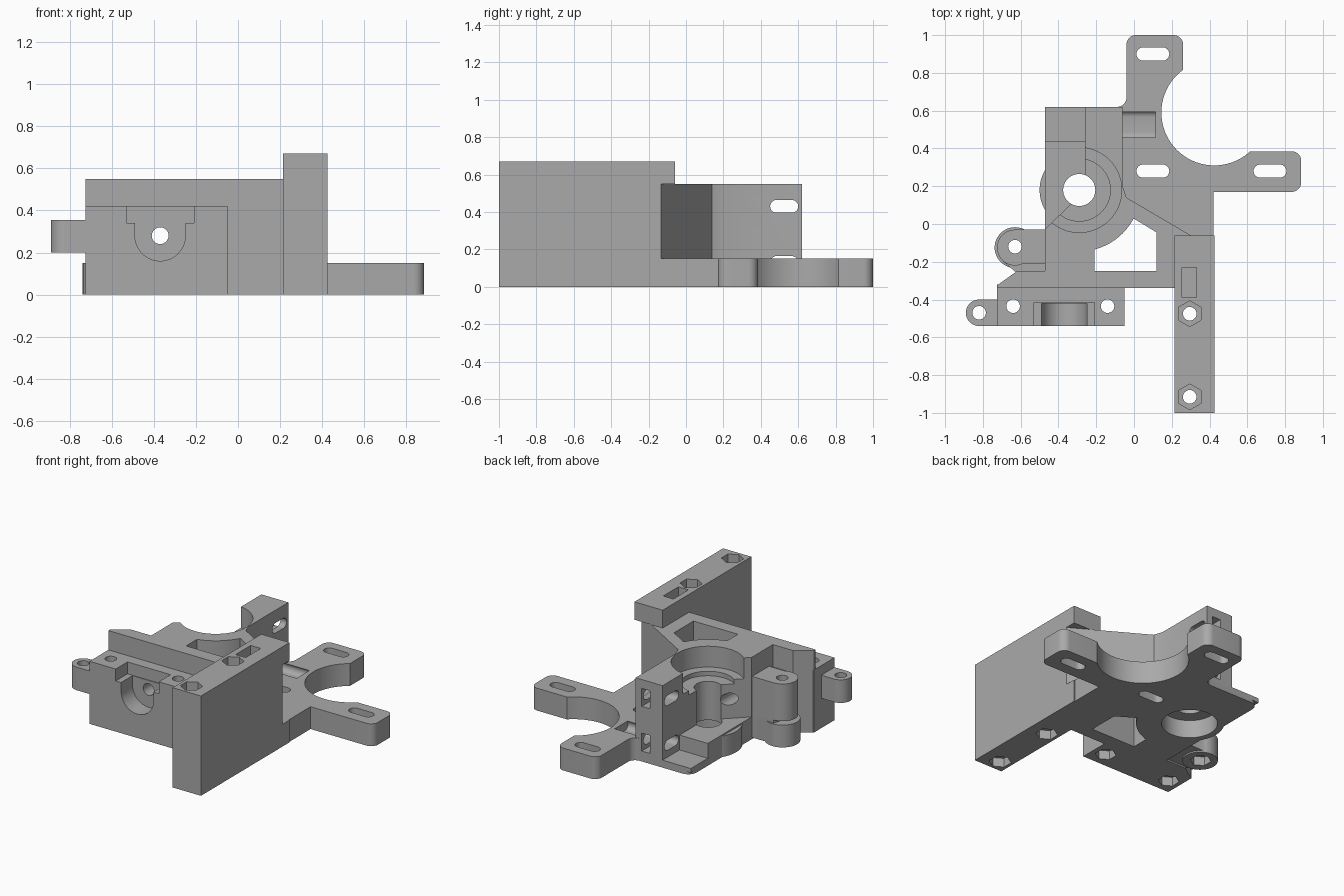
import bpy, bmesh, math
from mathutils import Vector, Matrix

cube = bpy.data.objects.get("Cube")
if cube:
    bpy.data.objects.remove(cube, do_unlink=True)

grey = bpy.data.materials.new("printed grey")
grey.use_nodes = True
colour = (0.4, 0.4, 0.4, 1)
grey.diffuse_color = colour
grey.node_tree.nodes["Principled BSDF"].inputs["Base Color"].default_value = colour

UPRIGHT = Matrix.Identity(4)
ALONG_X = Matrix(((0, 0, 1, 0), (1, 0, 0, 0), (0, 1, 0, 0), (0, 0, 0, 1)))  # profile (y, z)
ALONG_Y = Matrix(((1, 0, 0, 0), (0, 0, 1, 0), (0, 1, 0, 0), (0, 0, 0, 1)))  # profile (x, z)


def prism(name, outline, low, high, axis=UPRIGHT):
    """Extrude a 2D outline from low to high along an axis."""
    bm = bmesh.new()
    face = bm.faces.new([bm.verts.new((p[0], p[1], low)) for p in outline])
    ext = bmesh.ops.extrude_face_region(bm, geom=[face])
    top = [v for v in ext["geom"] if isinstance(v, bmesh.types.BMVert)]
    bmesh.ops.translate(bm, verts=top, vec=(0, 0, high - low))
    bm.transform(axis)
    bmesh.ops.recalc_face_normals(bm, faces=bm.faces)
    mesh = bpy.data.meshes.new(name)
    bm.to_mesh(mesh)
    bm.free()
    mesh.materials.append(grey)
    obj = bpy.data.objects.new(name, mesh)
    bpy.context.collection.objects.link(obj)
    return obj


def ring(x, y, r, sides=48, turn=0.0):
    return [(x + r * math.cos(turn + math.tau * i / sides),
             y + r * math.sin(turn + math.tau * i / sides)) for i in range(sides)]


def rect(x0, x1, y0, y1):
    return [(x0, y0), (x1, y0), (x1, y1), (x0, y1)]


def slot(x, y, half, r):
    """Stadium outline lying along the first axis."""
    arc = [math.pi * (i / 12 - 0.5) for i in range(13)]
    right = [(x + half - r + r * math.cos(a), y + r * math.sin(a)) for a in arc]
    return right + [(2 * x - px, 2 * y - py) for px, py in right]


def rounded(points):
    """Round the corners that carry a third value, the radius."""
    out = []
    for i, p in enumerate(points):
        c = Vector(p[:2])
        if len(p) < 3:
            out.append(c)
            continue
        a = (Vector(points[i - 1][:2]) - c).normalized() * p[2]
        b = (Vector(points[(i + 1) % len(points)][:2]) - c).normalized() * p[2]
        for k in range(9):
            t = math.pi / 2 * k / 8
            out.append(c + a * (1 - math.sin(t)) + b * (1 - math.cos(t)))
    return out


def combine(target, tool, operation):
    mod = target.modifiers.new(operation, "BOOLEAN")
    mod.operation = operation
    mod.solver = "EXACT"
    mod.object = tool
    bpy.context.view_layer.objects.active = target
    bpy.ops.object.modifier_apply(modifier=mod.name)
    bpy.data.objects.remove(tool, do_unlink=True)


def add(target, *args):
    combine(target, prism("part", *args), "UNION")


def cut(target, *args):
    combine(target, prism("cutter", *args), "DIFFERENCE")


PX, PY = -0.29, 0.18      # drive shaft
FX, FZ = -0.37, 0.28      # filament path
TOP, BASE = 0.55, 0.15

# Motor plate with its two arms
body = prism("extruder_body", rounded([
    (-0.47, -0.25), (0.42, -0.25), (0.42, 0.17), (0.885, 0.17, 0.05),
    (0.885, 0.385, 0.05), (0.26, 0.385), (0.26, 1, 0.05), (-0.04, 1, 0.05),
    (-0.04, 0.62, 0.05), (-0.47, 0.62, 0.06)]), 0, BASE)
cut(body, ring(0.425, 0.59, 0.28, 72), -0.1, 0.3)
for x, y in ((0.1, 0.9), (0.1, 0.28), (0.72, 0.28)):
    cut(body, slot(x, y, 0.087, 0.035), -0.1, 0.3)

# Drive block, with a slanted side running to the wall
add(body, [(-0.47, -0.3), (0.3, -0.3), (0.3, -0.06), (-0.04, 0.14),
           (-0.06, 0.2), (-0.06, 0.62), (-0.47, 0.62)], 0.02, TOP)

# Front wall with a wedge end
add(body, [(-0.725, -0.34), (0.25, -0.34), (0.25, -0.25),
           (-0.62, -0.25), (-0.725, -0.325)], 0, TOP)

# Hinge lobe on the side, wider at its foot
add(body, rect(-0.63, -0.4, -0.21, -0.03), 0.17, 0.42)
add(body, ring(-0.63, -0.125, 0.095), 0.17, 0.42)
add(body, [(-0.69, -0.2), (-0.62, -0.26), (-0.4, -0.26), (-0.4, -0.03),
           (-0.63, -0.03)], 0.01, 0.4)
add(body, ring(-0.63, -0.125, 0.108), 0, BASE)

# Clamp block and its lug
add(body, rect(-0.725, -0.05, -0.54, -0.32), 0, 0.42)
add(body, ring(-0.82, -0.47, 0.07), 0.2, 0.355)
add(body, rect(-0.82, -0.7, -0.54, -0.4), 0.2, 0.355)

# Upright mounting wall
add(body, rect(0.215, 0.425, -1, -0.06), 0, 0.67)
cut(body, [(-0.04, 0.14), (0.44, -0.1424), (0.6, 0.14)], BASE, TOP)

# Bearing boss under the shaft
add(body, ring(PX, PY, 0.21), 0, BASE - 0.01)

# Idler opening beside the shaft
cut(body, [(-0.26, 0.7), (-0.26, 0.18), (-0.34, 0.1), (-0.475, -0.03),
           (-0.7, -0.029), (-0.7, 0.7)], BASE, 0.7)
cut(body, rect(-0.7, -0.26, 0.44, 0.7), 0.05, 0.3)

# Shaft bore with bearing seats
cut(body, ring(PX, PY, 0.085), -0.1, 0.8)
cut(body, ring(PX, PY, 0.225, 64), 0.41, 0.8)
cut(body, ring(PX, PY, 0.165), 0.38, 0.8)
cut(body, ring(PX, PY, 0.17), -0.1, 0.12)

# Open pocket between the drive block and the wall
pocket = prism("pocket", [(0.005, 0.025), (-0.21, 0.1), (-0.21, -0.25),
                          (0.12, -0.25), (0.12, -0.045)], -0.1, 0.8)
cut(pocket, ring(PX, PY, 0.325, 72), -0.2, 0.9)
combine(body, pocket, "DIFFERENCE")

# Filament path and U-shaped clamp channel
cut(body, ring(FX, FZ, 0.04, 32), -0.7, PY, ALONG_Y)
cut(body, ring(FX, FZ, 0.09), -0.5, -0.29, ALONG_Y)
for r, y0, y1 in ((0.12, -0.7, -0.42), (0.16, -0.421, -0.34)):
    cut(body, ring(FX, FZ, r), y0, y1, ALONG_Y)
    cut(body, rect(FX - r, FX + r, FZ, 0.5), y0, y1, ALONG_Y)
cut(body, rect(FX - 0.16, FX + 0.16, 0.34, 0.5), -0.7, -0.415, ALONG_Y)

# Upright bolt holes, with hexagon recesses
for x, y in ((-0.64, -0.435), (-0.14, -0.435)):
    cut(body, ring(x, y, 0.036, 24), -0.1, 0.5)
    cut(body, ring(x, y, 0.065, 6, math.pi / 6), -0.1, 0.06)
for x, y in ((-0.63, -0.12), (-0.82, -0.47)):
    cut(body, ring(x, y, 0.036, 24), -0.1, 0.6)
cut(body, ring(-0.63, -0.12, 0.065, 6, math.pi / 6), -0.1, 0.06)
for y in (-0.475, -0.915):
    cut(body, ring(0.295, y, 0.036, 24), -0.1, 0.8)
    for z0, z1 in ((-0.1, 0.06), (0.61, 0.8)):
        cut(body, ring(0.295, y, 0.068, 6, math.pi / 6), z0, z1)

# Cross bolt holes through the wall, two of them reaching into the block
for z in (0.1, 0.56):
    for y, start in ((-0.78, 0.1), (-0.62, 0.1), (-0.32, 0.07), (-0.16, 0.07)):
        cut(body, ring(y, z, 0.045, 32), 0.3, 0.6, ALONG_X)
        cut(body, ring(y + (0.02 if y == -0.32 else 0), z, 0.034, 24),
            start, 0.35, ALONG_X)
    for y in (-0.78, -0.62):
        cut(body, ring(y, z, 0.075, 6), 0.1, 0.28, ALONG_X)
cut(body, rect(0.255, 0.33, -0.39, -0.23), 0.48, 0.8)

# Idler screw slots and their square nut traps
for z, end in ((0.43, 0.1), (0.13, 0.115)):
    cut(body, slot(0.525, z, 0.075, 0.034), -0.6, end, ALONG_X)
    cut(body, rect(-0.165, -0.105, z - 0.06, z + 0.06), 0.45, 0.7, ALONG_Y)

bpy.ops.object.select_all(action="DESELECT")
body.select_set(True)
bpy.context.view_layer.objects.active = body
bpy.ops.object.shade_smooth_by_angle(angle=math.radians(30))
